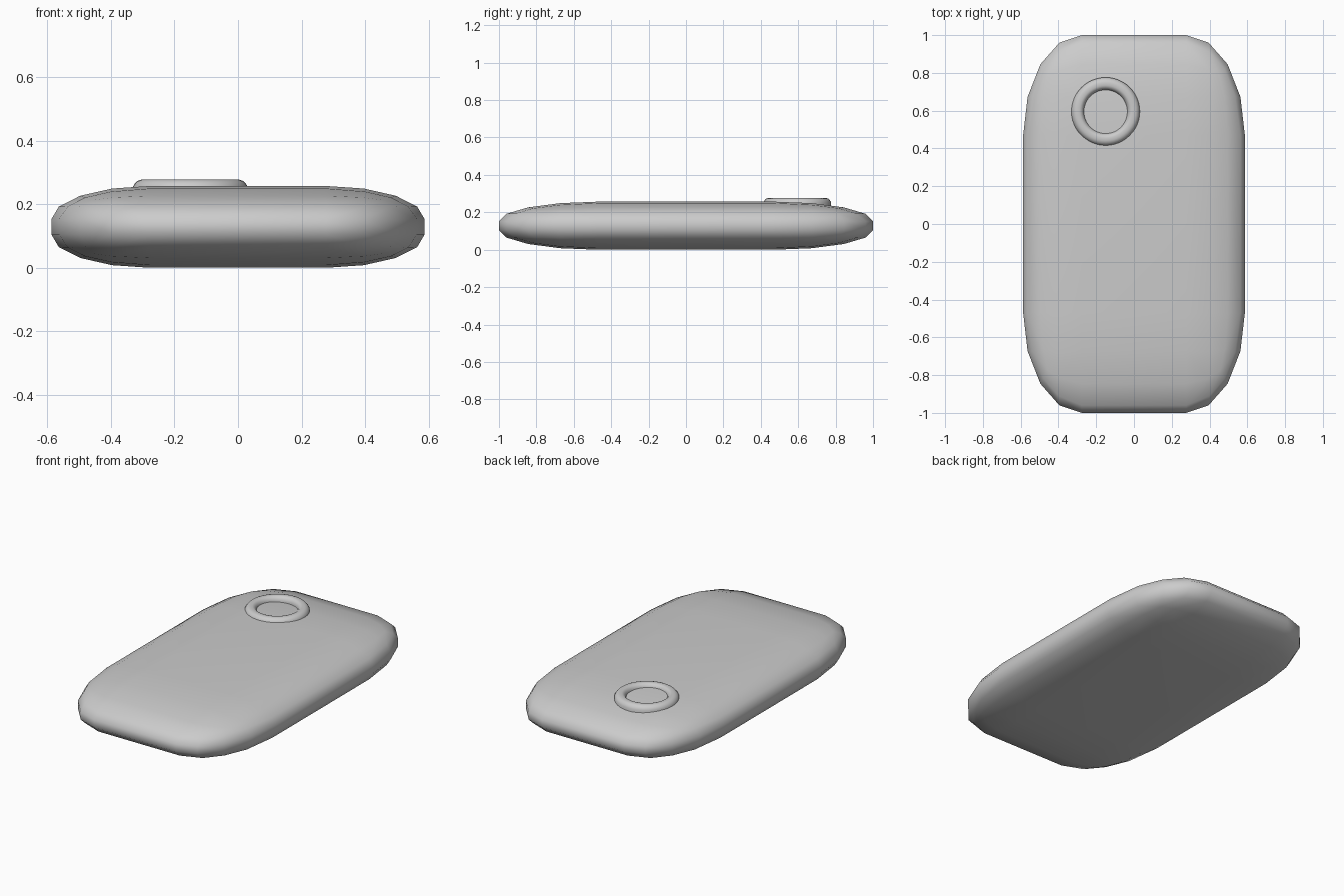
import bpy, bmesh, math
from mathutils import Matrix, Vector

if "Cube" in bpy.data.objects:
    bpy.data.objects.remove(bpy.data.objects["Cube"])


def finish(name, bm, angle):
    bmesh.ops.recalc_face_normals(bm, faces=bm.faces)
    mesh = bpy.data.meshes.new(name)
    bm.to_mesh(mesh)
    bm.free()
    ob = bpy.data.objects.new(name, mesh)
    bpy.context.collection.objects.link(ob)
    bpy.ops.object.select_all(action='DESELECT')
    ob.select_set(True)
    bpy.context.view_layer.objects.active = ob
    bpy.ops.object.shade_smooth_by_angle(angle=math.radians(angle))
    return ob


# Body: block rounded with unit bevel, then squashed so the rounding is elliptical
half = Vector((0.587, 1.0, 0.1285))
radius = Vector((0.31, 0.53, 0.105))
bm = bmesh.new()
bmesh.ops.create_cube(bm, size=2)
bmesh.ops.scale(bm, vec=[h / r for h, r in zip(half, radius)], verts=bm.verts)
bmesh.ops.bevel(bm, geom=bm.edges[:], offset=1.0, offset_type='OFFSET',
                segments=4, profile=0.5, affect='EDGES')
bmesh.ops.scale(bm, vec=radius, verts=bm.verts)
bmesh.ops.translate(bm, vec=(0, 0, half.z), verts=bm.verts)
finish("body", bm, 60)

# Button ring: closed rounded profile spun around the button centre
profile = [(0.181, 0.225), (0.181, 0.254), (0.174, 0.265), (0.166, 0.273),
           (0.154, 0.277), (0.138, 0.277), (0.129, 0.274), (0.121, 0.266),
           (0.115, 0.254), (0.115, 0.225)]
bm = bmesh.new()
steps = 48
rings = []
for i in range(steps):
    rot = Matrix.Rotation(2 * math.pi * i / steps, 3, 'Z')
    rings.append([bm.verts.new(rot @ Vector((r, 0, z)) + Vector((-0.15, 0.595, 0)))
                  for r, z in profile])
for i in range(steps):
    a, b = rings[i], rings[(i + 1) % steps]
    for j in range(len(profile)):
        k = (j + 1) % len(profile)
        bm.faces.new((a[j], b[j], b[k], a[k]))
finish("button_ring", bm, 50)
